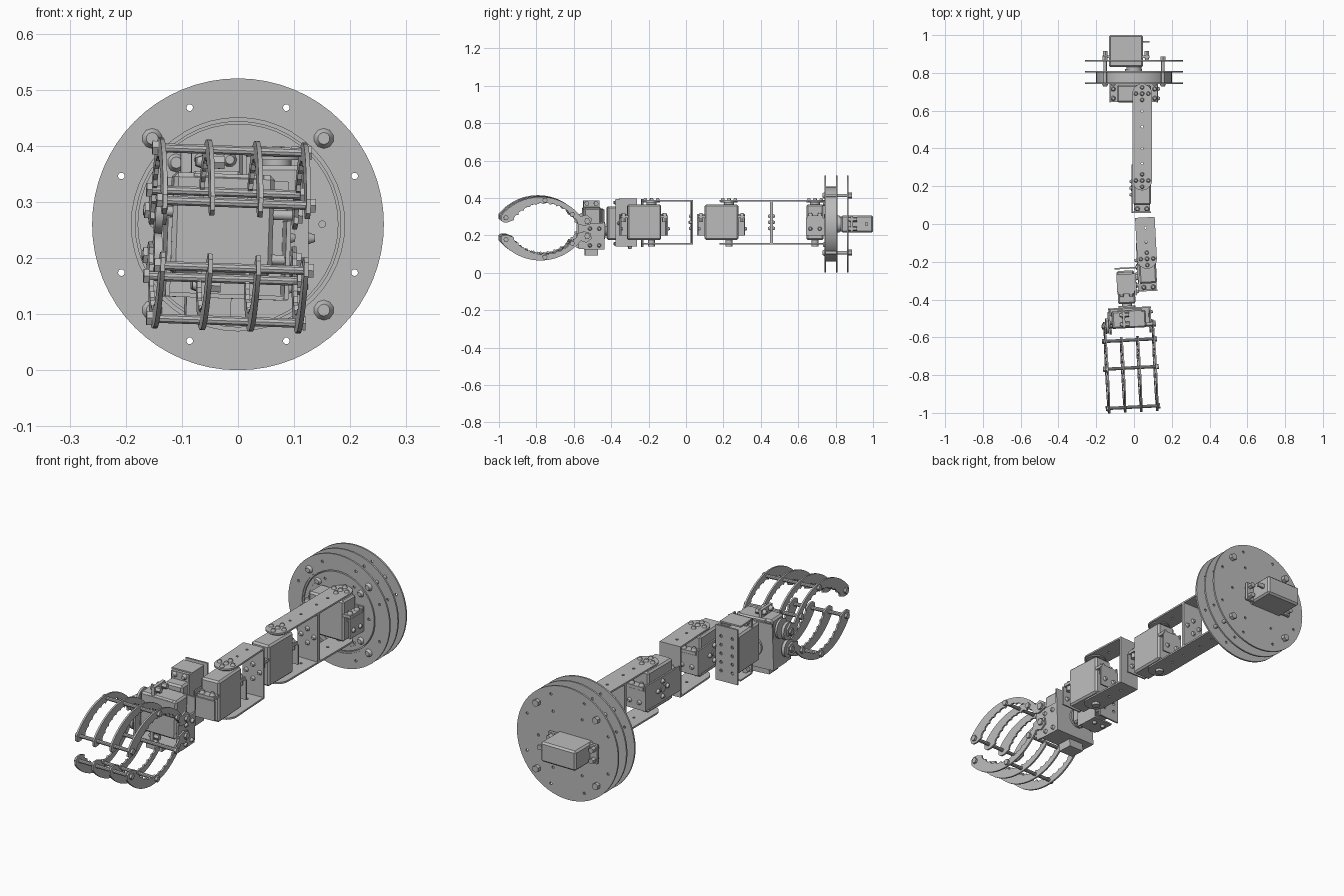
import bpy, bmesh, math
from mathutils import Matrix, Vector

if "Cube" in bpy.data.objects:
    bpy.data.objects.remove(bpy.data.objects["Cube"])

grey = bpy.data.materials.new("metal_grey")
grey.use_nodes = True
COLOUR = (0.5, 0.5, 0.5, 1)
grey.diffuse_color = COLOUR
grey.node_tree.nodes["Principled BSDF"].inputs["Base Color"].default_value = COLOUR

X, Y, Z = Vector((1, 0, 0)), Vector((0, 1, 0)), Vector((0, 0, 1))


def frame(origin, x, z):
    """Matrix with the given origin, x axis and z axis."""
    y = z.cross(x)
    m = Matrix((x, y, z)).transposed().to_4x4()
    m.translation = Vector(origin)
    return m


def finish(name, bm, m):
    bmesh.ops.recalc_face_normals(bm, faces=bm.faces)
    for f in bm.faces:
        f.smooth = True
    for e in bm.edges:
        e.smooth = len(e.link_faces) == 2 and e.calc_face_angle() < 0.6
    mesh = bpy.data.meshes.new(name)
    bm.to_mesh(mesh)
    bm.free()
    mesh.materials.append(grey)
    ob = bpy.data.objects.new(name, mesh)
    ob.matrix_world = m
    bpy.context.collection.objects.link(ob)
    return ob


def box(name, m, lo, hi, bevel=0):
    bm = bmesh.new()
    lo, hi = Vector(lo), Vector(hi)
    size = hi - lo
    bmesh.ops.create_cube(bm, size=1, matrix=Matrix.Translation((lo + hi) / 2)
                          @ Matrix.Diagonal((*size, 1)))
    if bevel:
        bmesh.ops.bevel(bm, geom=bm.edges[:], offset=bevel, segments=1, affect='EDGES')
    return finish(name, bm, m)


def rod(name, m, a, b, r, r2=None, sides=16):
    bm = bmesh.new()
    a, b = Vector(a), Vector(b)
    turn = Z.rotation_difference(b - a).to_matrix().to_4x4()
    bmesh.ops.create_cone(bm, cap_ends=True, segments=sides, radius1=r,
                          radius2=r if r2 is None else r2, depth=(b - a).length,
                          matrix=Matrix.Translation((a + b) / 2) @ turn)
    return finish(name, bm, m)


def circle(x, y, r, sides=10):
    return [(x + r * math.cos(math.tau * i / sides), y + r * math.sin(math.tau * i / sides))
            for i in range(sides)]


def plate(name, m, z, thick, outline, holes=()):
    """Flat sheet in the local xy plane, with holes."""
    bm = bmesh.new()
    for loop in [outline, *holes]:
        vs = [bm.verts.new((x, y, z)) for x, y in loop]
        for i, v in enumerate(vs):
            bm.edges.new((v, vs[i - 1]))
    bmesh.ops.triangle_fill(bm, edges=bm.edges[:], use_beauty=True)
    ext = bmesh.ops.extrude_face_region(bm, geom=bm.faces[:])
    moved = [g for g in ext["geom"] if isinstance(g, bmesh.types.BMVert)]
    bmesh.ops.translate(bm, verts=moved, vec=(0, 0, thick))
    return finish(name, bm, m)


def screw(name, m, p, d, r=0.011, h=0.011):
    p, d = Vector(p), Vector(d)
    rod(name, m, p, p + d * h, r, r * 0.6, 10)


def servo(name, m, h=0.095, holder=True):
    """Body along x, output shaft along z and off centre."""
    box(name + "_body", m, (-0.09, -0.046, -h), (0.09, 0.046, h), 0.008)
    rod(name + "_horn_boss", m, (0.04, 0, h), (0.04, 0, h + 0.012), 0.026)
    rod(name + "_horn", m, (0.04, 0, h + 0.01), (0.04, 0, h + 0.02), 0.045, sides=24)
    for s in (-1, 1):
        a, b = sorted((s * 0.085, s * 0.125))
        box(name + "_ear", m, (a, -0.043, 0.022), (b, 0.043, 0.036))
        for t in (-1, 1):
            screw(name + "_ear_screw", m, (s * 0.11, t * 0.025, 0.036), Z, 0.013, 0.014)
            rod(name + "_ear_nut", m, (s * 0.11, t * 0.025, 0.0), (s * 0.11, t * 0.025, 0.022), 0.013, sides=6)
    if not holder:
        return
    # sheet metal holder: one side plate and two end flanges
    box(name + "_holder_side", m, (-0.13, 0.048, -0.07), (0.125, 0.055, 0.045))
    for a in (-0.131, 0.119):
        box(name + "_holder_end", m, (a, -0.048, -0.07), (a + 0.007, 0.055, 0.022))
        for t in (-1, 1):
            screw(name + "_holder_screw", m, (a + 0.007, t * 0.025, -0.035), X)
    rod(name + "_holder_boss", m, (0, 0.055, -0.01), (0, 0.06, -0.01), 0.016)
    for cx, cz in ((-1, 0), (1, 0), (0, -1), (0, 1)):
        screw(name + "_side_screw", m, (cx * 0.035, 0.055, -0.01 + cz * 0.035), Y)


def u_bracket(name, m, length):
    """Web at x = 0, two round-ended arms reaching to a pivot at x = length."""
    w, half, t = 0.052, 0.118, 0.008
    arc = [(length + w * math.sin(a), -w * math.cos(a))
           for a in (math.pi * i / 16 for i in range(17))]
    holes = [circle(length * k, 0, 0.006) for k in (0.25, 0.6)]
    for z in (-half, half - t):
        plate(name + "_arm", m, z, t, [(0, -w)] + arc + [(0, w)], holes)
    box(name + "_web", m, (0, -w, -half), (t, w, half))
    rod(name + "_idler", m, (length, 0, -half - 0.012), (length, 0, -0.09), 0.018)
    screw(name + "_pivot_screw", m, (length, 0, half), Z, 0.012)
    for i in range(4):
        a = math.tau * i / 4
        c, s = math.cos(a) * 0.033, math.sin(a) * 0.033
        screw(name + "_horn_screw", m, (length + c, s, half), Z)
        screw(name + "_web_screw", m, (t, c, s), X)


# ---- round base: three discs, bearing ring, turntable ----
base = frame((0, 0.745, 0.26), X, -Y)          # local z points to the front
R = 0.26
rim_holes = [circle(0.225 * math.cos(a), 0.225 * math.sin(a), 0.006)
             for a in (math.tau * (i + 0.5) / 8 for i in range(8))]
inner_holes = [circle(0.15 * math.cos(a), 0.15 * math.sin(a), 0.006)
               for a in (math.tau * i / 6 for i in range(6))]
disc = circle(0, 0, R, 64)
plate("base_front_disc", base, -0.004, 0.008, disc, [circle(0, 0, 0.19, 48)] + rim_holes)
plate("base_middle_disc", base, -0.064, 0.008, disc, rim_holes)
plate("base_rear_disc", base, -0.124, 0.008, disc, rim_holes + inner_holes)
plate("bearing_outer_ring", base, -0.056, 0.056, circle(0, 0, 0.2, 48), [circle(0, 0, 0.183, 48)])
plate("bearing_inner_ring", base, -0.056, 0.058, circle(0, 0, 0.179, 48), [circle(0, 0, 0.16, 48)])
plate("turntable", base, -0.008, 0.008, circle(0, 0, 0.172, 48), inner_holes)
rod("turntable_hub", base, (0, 0, -0.1), (0, 0, -0.008), 0.04)
for sx in (-1, 1):
    for sy in (-1, 1):
        p = Vector((sx * 0.153, sy * 0.153, 0))
        rod("base_standoff", base, p - Z * 0.135, p, 0.009)
        rod("base_standoff_nut", base, p - Z * 0.142, p - Z * 0.124, 0.016, sides=6)
        screw("base_screw", base, p + Z * 0.004, Z, 0.018, 0.012)
        screw("turntable_screw", base, (sx * 0.11, sy * 0.11, 0), Z, 0.017, 0.012)
m = frame((-0.042, 0.915, 0.26), X, -Y)
servo("base_servo", m, 0.085, holder=False)
box("base_servo_cable", m, (0.09, -0.01, -0.055), (0.125, 0.01, -0.045))

# ---- shoulder and elbow ----
ZC = 0.27
servo("shoulder_servo", frame((0, 0.69, ZC), X, Z))
u_bracket("shoulder_bracket", frame((0.043, 0.457, ZC), Y, Z), 0.233)
u_bracket("elbow_bracket", frame((0.043, 0.457, ZC), -Y, Z), 0.227)
servo("elbow_servo", frame((0.043, 0.19, ZC), Y, Z))

# ---- forearm, turned slightly ----
TURN = math.radians(3)
tilt = Matrix.Rotation(TURN, 4, 'Z')
fore = Matrix.Translation((0.057, 0.045, ZC)) @ tilt
u_bracket("forearm_bracket", fore @ frame((0, -0.01, 0), -Y, Z), 0.22)
servo("forearm_servo", fore @ frame((0, -0.27, 0), Y, Z))

# ---- wrist servo, shaft pointing forward ----
wrist = Matrix.Translation((-0.042, -0.335, 0.265)) @ tilt @ frame((0, 0, 0), -Z, -Y)
servo("wrist_servo", wrist, 0.088)
plate("wrist_back_plate", wrist, -0.105, 0.008,
      [(-0.128, -0.055), (0.128, -0.055), (0.128, 0.055), (-0.128, 0.055)],
      [circle(i * 0.04, j * 0.028, 0.007) for i in range(-2, 3) for j in (-1, 1)])

# ---- gripper body ----
grip = (Matrix.Translation((-0.03, -0.5, 0.24)) @ tilt
        @ Matrix.Rotation(math.radians(2), 4, 'Y'))
box("gripper_back_plate", grip, (-0.1, 0.05, -0.11), (0.12, 0.058, 0.1))
for x in (-0.1, 0.112):
    box("gripper_side_plate", grip, (x, -0.08, -0.11), (x + 0.008, 0.058, 0.03))
box("gripper_floor", grip, (-0.1, -0.05, -0.112), (0.12, 0.058, -0.104))
servo("gripper_servo", grip @ frame((0, -0.005, 0.02), Z, -X), 0.09, holder=False)
box("gripper_upper_block", grip, (-0.06, -0.05, 0.03), (0.075, 0.045, 0.11), 0.006)
box("gripper_lower_block", grip, (-0.06, -0.04, -0.148), (0.02, 0.03, -0.11))
for s in (-1, 1):
    p = Vector((0, -0.035, s * 0.04))
    rod("gripper_gear", grip, p - X * 0.122, p - X * 0.108, 0.04, sides=20)
    rod("gripper_pivot", grip, p - X * 0.142, p + X * 0.142, 0.009)
    for x in (-0.14, 0.13):
        rod("pivot_nut", grip, p + X * x, p + X * (x + 0.012), 0.016, sides=6)
    for y in (-0.02, 0.03):
        screw("gripper_plate_screw", grip, (0.12, y, -0.045 + s * 0.045), X)

# ---- curved fingers with serrated inner edges ----
side_frame = grip @ frame((0, 0, 0), Y, X)     # local x is y, local y is z


def arc_point(cy, cz, r, deg, s):
    a = math.radians(deg)
    return (cy + r * math.cos(a), s * (cz + r * math.sin(a)))


def finger(s, x, outermost):
    outer_start = 38 if outermost else 46
    inner_start = 28 if outermost else 40
    pts = [arc_point(-0.285, -0.103, 0.273, outer_start + (141 - outer_start) * i / 24, s)
           for i in range(25)]
    # rounded tip
    pts += [(-0.497, s * 0.044), (-0.483, s * 0.034), (-0.46, s * 0.034)]
    n = 44
    for i in range(n + 1):
        deg = 145 + (inner_start - 145) * i / n
        pts.append(arc_point(-0.265, -0.068, 0.206 - (0.007 if i % 4 == 0 else 0), deg, s))
    if outermost:
        # lever running back to the pivot
        pts += [(-0.05, s * 0.015), (-0.015, s * 0.025), (-0.012, s * 0.055), (-0.04, s * 0.075)]
    plate("finger_plate", side_frame, x - 0.004, 0.008, pts)


for s in (-1, 1):
    for x in (-0.128, -0.043, 0.043, 0.128):
        finger(s, x, abs(x) > 0.1)
    for y, z in ((-0.115, 0.077), (-0.262, 0.152), (-0.47, 0.058)):
        rod("finger_cross_rod", grip, (-0.142, y, s * z), (0.142, y, s * z), 0.0085, sides=10)
        for x in (-0.142, 0.132):
            rod("finger_rod_nut", grip, (x, y, s * z), (x + 0.01, y, s * z), 0.014, sides=6)
